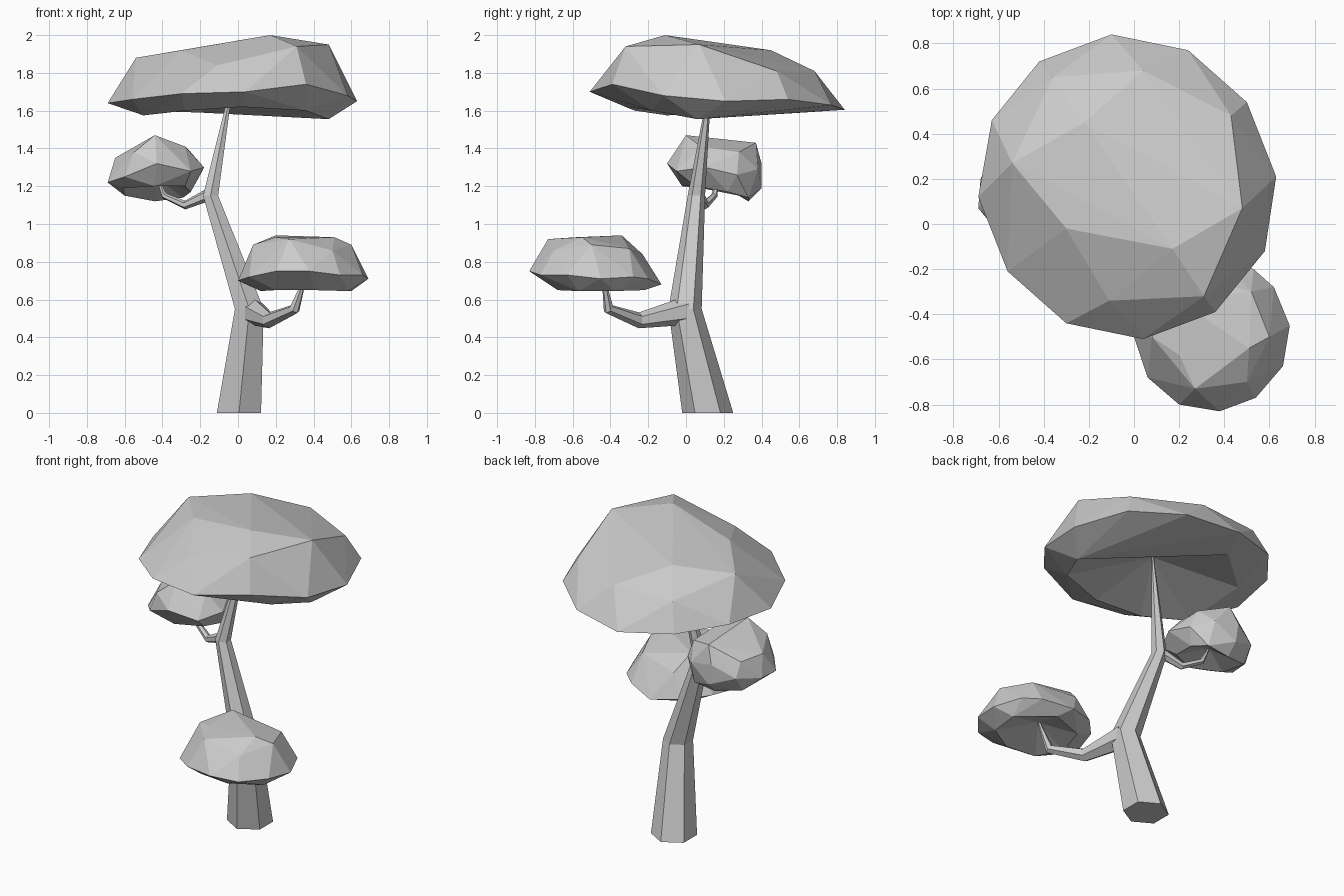
import bpy, bmesh, math
from mathutils import Vector


def finish(name, bm):
    bmesh.ops.recalc_face_normals(bm, faces=bm.faces)
    me = bpy.data.meshes.new(name)
    bm.to_mesh(me)
    bm.free()
    ob = bpy.data.objects.new(name, me)
    bpy.context.collection.objects.link(ob)
    return ob


def limb(name, path, upright=False, sides=6):
    """Tapered faceted tube; path holds (x, y, z, radius)."""
    bm = bmesh.new()
    pts = [Vector(p[:3]) for p in path]
    rings = []
    for i, p in enumerate(pts):
        t = pts[min(i + 1, len(pts) - 1)] - pts[max(i - 1, 0)]
        q = (Vector((0, 0, 1)) if upright else t).to_track_quat('Z', 'Y')
        ring = []
        for k in range(sides):
            a = math.pi / 2 + 2 * math.pi * k / sides
            off = Vector((math.cos(a), math.sin(a), 0)) * path[i][3]
            ring.append(bm.verts.new(p + (off if upright else q @ off)))
        rings.append(ring)
    for a, b in zip(rings, rings[1:]):
        for k in range(sides):
            n = (k + 1) % sides
            bm.faces.new((a[k], a[n], b[n], b[k]))
    bm.faces.new(rings[0])
    bm.faces.new(rings[-1])
    return finish(name, bm)


def canopy(name, rim, crown, under, hub):
    """Faceted hull whose underside is pushed in to a hub point."""
    bm = bmesh.new()
    for p in rim + crown:
        bm.verts.new(p)
    low = [bm.verts.new(p) for p in under]
    bmesh.ops.convex_hull(bm, input=bm.verts[:])
    bottom = [f for f in bm.faces if all(v in low for v in f.verts)]
    bmesh.ops.delete(bm, geom=bottom, context='FACES')
    c = bm.verts.new(hub)
    for e in [e for e in bm.edges if e.is_boundary]:
        bm.faces.new((e.verts[0], e.verts[1], c))
    bmesh.ops.delete(bm, geom=[v for v in bm.verts if not v.link_faces],
                     context='VERTS')
    return finish(name, bm)


# Trunk and the two side branches
limb("trunk", [(0.005, 0.115, 0, 0.135), (0.06, -0.005, 0.55, 0.088),
               (-0.145, 0.055, 1.15, 0.046), (-0.03, 0.13, 1.75, 0.006)],
     upright=True)
limb("lower_branch", [(0.07, 0.0, 0.54, 0.075), (0.165, -0.25, 0.49, 0.042),
                      (0.30, -0.41, 0.55, 0.029), (0.36, -0.44, 0.73, 0.007)])
limb("upper_branch", [(-0.145, 0.06, 1.16, 0.034), (-0.28, 0.10, 1.10, 0.023),
                      (-0.39, 0.15, 1.15, 0.017), (-0.43, 0.17, 1.25, 0.005)])

# Large top canopy
canopy("top_canopy",
       [(-0.10, 0.84, 1.605), (0.24, 0.77, 1.63), (0.50, 0.54, 1.66),
        (0.63, 0.21, 1.65), (0.58, -0.12, 1.68), (0.36, -0.39, 1.74),
        (0.04, -0.51, 1.70), (-0.30, -0.44, 1.69), (-0.56, -0.21, 1.66),
        (-0.69, 0.12, 1.64), (-0.63, 0.46, 1.65), (-0.42, 0.72, 1.63)],
       [(0.17, -0.11, 2.0), (0.31, -0.32, 1.94), (0.48, 0.07, 1.95),
        (0.43, 0.48, 1.81), (0.04, 0.68, 1.81), (-0.36, 0.65, 1.80),
        (-0.22, 0.45, 1.92), (-0.54, 0.27, 1.88), (-0.30, -0.02, 1.92),
        (-0.11, -0.34, 1.84)],
       [(0.48, 0.06, 1.555), (0.36, -0.18, 1.60), (0.02, -0.32, 1.62),
        (-0.28, -0.27, 1.60), (-0.50, -0.10, 1.575), (-0.50, 0.35, 1.60),
        (-0.20, 0.62, 1.59), (0.15, 0.62, 1.60), (0.40, 0.38, 1.60)],
       (-0.035, 0.125, 1.73))

# Lower front canopy
canopy("lower_canopy",
       [(0.38, -0.83, 0.75), (0.54, -0.77, 0.73), (0.66, -0.63, 0.73),
        (0.69, -0.45, 0.71), (0.62, -0.28, 0.72), (0.53, -0.20, 0.71),
        (0.35, -0.13, 0.68), (0.17, -0.20, 0.70), (0.05, -0.33, 0.71),
        (0.0, -0.50, 0.70), (0.06, -0.68, 0.72), (0.20, -0.80, 0.75)],
       [(0.20, -0.58, 0.93), (0.27, -0.73, 0.92), (0.51, -0.55, 0.93),
        (0.20, -0.34, 0.94), (0.60, -0.50, 0.89), (0.08, -0.50, 0.89),
        (0.25, -0.23, 0.84), (0.52, -0.30, 0.87), (0.50, -0.70, 0.86)],
       [(0.40, -0.68, 0.65), (0.58, -0.57, 0.645), (0.60, -0.38, 0.645),
        (0.40, -0.22, 0.65), (0.18, -0.30, 0.65), (0.12, -0.50, 0.645),
        (0.20, -0.66, 0.65)],
       (0.36, -0.44, 0.72))

# Upper left canopy
canopy("upper_canopy",
       [(-0.43, -0.10, 1.32), (-0.25, -0.05, 1.28), (-0.18, 0.10, 1.30),
        (-0.20, 0.27, 1.26), (-0.30, 0.38, 1.29), (-0.46, 0.40, 1.32),
        (-0.60, 0.35, 1.25), (-0.68, 0.20, 1.22), (-0.69, 0.07, 1.22),
        (-0.60, -0.04, 1.25), (-0.44, 0.40, 1.19)],
       [(-0.44, 0.0, 1.47), (-0.28, 0.08, 1.41), (-0.42, 0.37, 1.43),
        (-0.65, 0.15, 1.35), (-0.60, 0.30, 1.34), (-0.25, 0.28, 1.38),
        (-0.55, -0.04, 1.38)],
       [(-0.44, -0.02, 1.20), (-0.28, 0.05, 1.20), (-0.25, 0.22, 1.17),
        (-0.29, 0.33, 1.14), (-0.44, 0.33, 1.12), (-0.60, 0.28, 1.15),
        (-0.61, 0.08, 1.19)],
       (-0.43, 0.17, 1.24))
